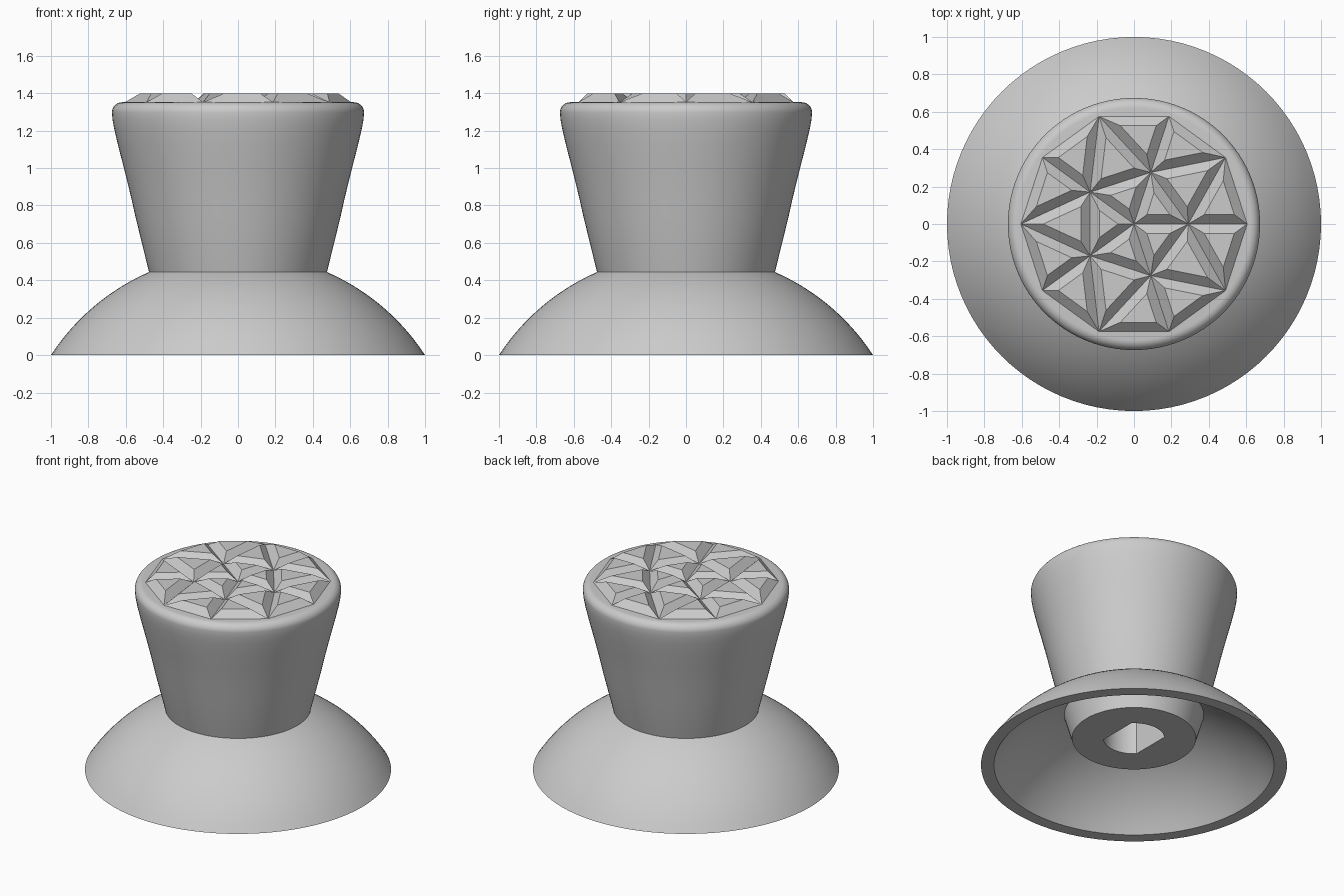
import bpy, bmesh
from math import sin, cos, tau, pi, sqrt, radians
from mathutils import Vector

if "Cube" in bpy.data.objects:
    bpy.data.objects.remove(bpy.data.objects["Cube"], do_unlink=True)

grey = bpy.data.materials.new("light grey")
grey.use_nodes = True
grey.diffuse_color = (0.6, 0.6, 0.6, 1)
grey.node_tree.nodes["Principled BSDF"].inputs["Base Color"].default_value = (0.6, 0.6, 0.6, 1)


def finish(bm, name):
    bmesh.ops.recalc_face_normals(bm, faces=bm.faces)
    mesh = bpy.data.meshes.new(name)
    bm.to_mesh(mesh)
    bm.free()
    mesh.materials.append(grey)
    obj = bpy.data.objects.new(name, mesh)
    bpy.context.collection.objects.link(obj)
    return obj


def smooth(obj):
    bpy.ops.object.select_all(action="DESELECT")
    obj.select_set(True)
    bpy.context.view_layer.objects.active = obj
    bpy.ops.object.shade_smooth_by_angle(angle=radians(30))


def lathe(name, profile, closed=False, steps=96):
    """Revolve (radius, z) points; an open profile gets flat caps."""
    bm = bmesh.new()
    rings = [[bm.verts.new((r * cos(tau * i / steps), r * sin(tau * i / steps), z))
              for i in range(steps)] for r, z in profile]
    pairs = list(zip(rings, rings[1:]))
    if closed:
        pairs.append((rings[-1], rings[0]))
    else:
        bm.faces.new(rings[0])
        bm.faces.new(rings[-1])
    for a, b in pairs:
        for i in range(steps):
            j = (i + 1) % steps
            bm.faces.new((a[i], a[j], b[j], b[i]))
    return finish(bm, name)


# Skirt: a hollow dome between two concentric spheres
CENTRE = -0.65


def dome_arc(rim, neck, count=16):
    ball = rim ** 2 + CENTRE ** 2
    radii = [rim + (neck - rim) * i / count for i in range(count + 1)]
    return [(r, sqrt(ball - r * r) + CENTRE) for r in radii]


skirt = lathe("skirt", dome_arc(1.0, 0.44) + dome_arc(0.915, 0.42)[::-1], closed=True)
smooth(skirt)

# Grip: flared body with a rounded lip, its lower end forming the boss
lip = [(0.62 + 0.054 * cos(a), 1.298 + 0.054 * sin(a))
       for a in (pi / 2 * i / 8 for i in range(9))]
grip = lathe("grip", [(0.405, 0.2), (0.476, 0.445), (0.546, 0.73), (0.573, 0.85),
                      (0.61, 1.0), (0.641, 1.12), (0.662, 1.21), (0.671, 1.26)] + lip)

# Shaft socket: round hole with two flats
FLAT, BORE = 0.14, 0.2
bm = bmesh.new()
outline = [(FLAT * s, s * y) for s in (1, -1) for y in (-FLAT, FLAT)]
arc = [pi / 4 + pi / 2 * i / 16 for i in range(17)]
outline = [(BORE * cos(a + turn), BORE * sin(a + turn)) for turn in (0, pi) for a in arc]
base = bm.faces.new([bm.verts.new((x, y, 0.1)) for x, y in outline])
top = bmesh.ops.extrude_face_region(bm, geom=[base])["geom"]
bmesh.ops.translate(bm, vec=(0, 0, 0.7),
                    verts=[v for v in top if isinstance(v, bmesh.types.BMVert)])
cutter = finish(bm, "socket_cutter")
cutter.hide_render = True
cut = grip.modifiers.new("socket", "BOOLEAN")
cut.operation, cut.solver, cut.object = "DIFFERENCE", "EXACT", cutter
bpy.context.view_layer.objects.active = grip
bpy.ops.object.modifier_apply(modifier=cut.name)
bpy.data.objects.remove(cutter, do_unlink=True)
smooth(grip)

# Faceted cap: truncated three-sided pyramids on a five-fold triangle grid
LOW, HIGH, INSET = 1.352, 1.4, 0.05


def polar(r, degrees):
    return Vector((r * cos(radians(degrees)), r * sin(radians(degrees)), LOW))


def gem(bm, a, b, c):
    sides = [(b - c).length, (c - a).length, (a - b).length]
    total = sum(sides)
    middle = (a * sides[0] + b * sides[1] + c * sides[2]) / total
    inradius = (b - a).cross(c - a).length / total
    scale = 1 - INSET / inradius
    lower = [bm.verts.new(p) for p in (a, b, c)]
    upper = [bm.verts.new(middle.lerp(p, scale) + Vector((0, 0, HIGH - LOW)))
             for p in (a, b, c)]
    bm.faces.new(upper)
    for i in range(3):
        j = (i + 1) % 3
        bm.faces.new((lower[i], lower[j], upper[j], upper[i]))


bm = bmesh.new()
for turn in range(0, 360, 72):
    inner, inner_next = polar(0.29, turn), polar(0.29, turn + 72)
    before, ahead, after = (polar(0.605, turn + d) for d in (-36, 0, 36))
    gem(bm, polar(0, 0), inner, inner_next)
    gem(bm, inner, after, inner_next)
    gem(bm, inner, before, ahead)
    gem(bm, inner, ahead, after)
bmesh.ops.remove_doubles(bm, verts=bm.verts, dist=0.0005)
finish(bm, "faceted_cap")
